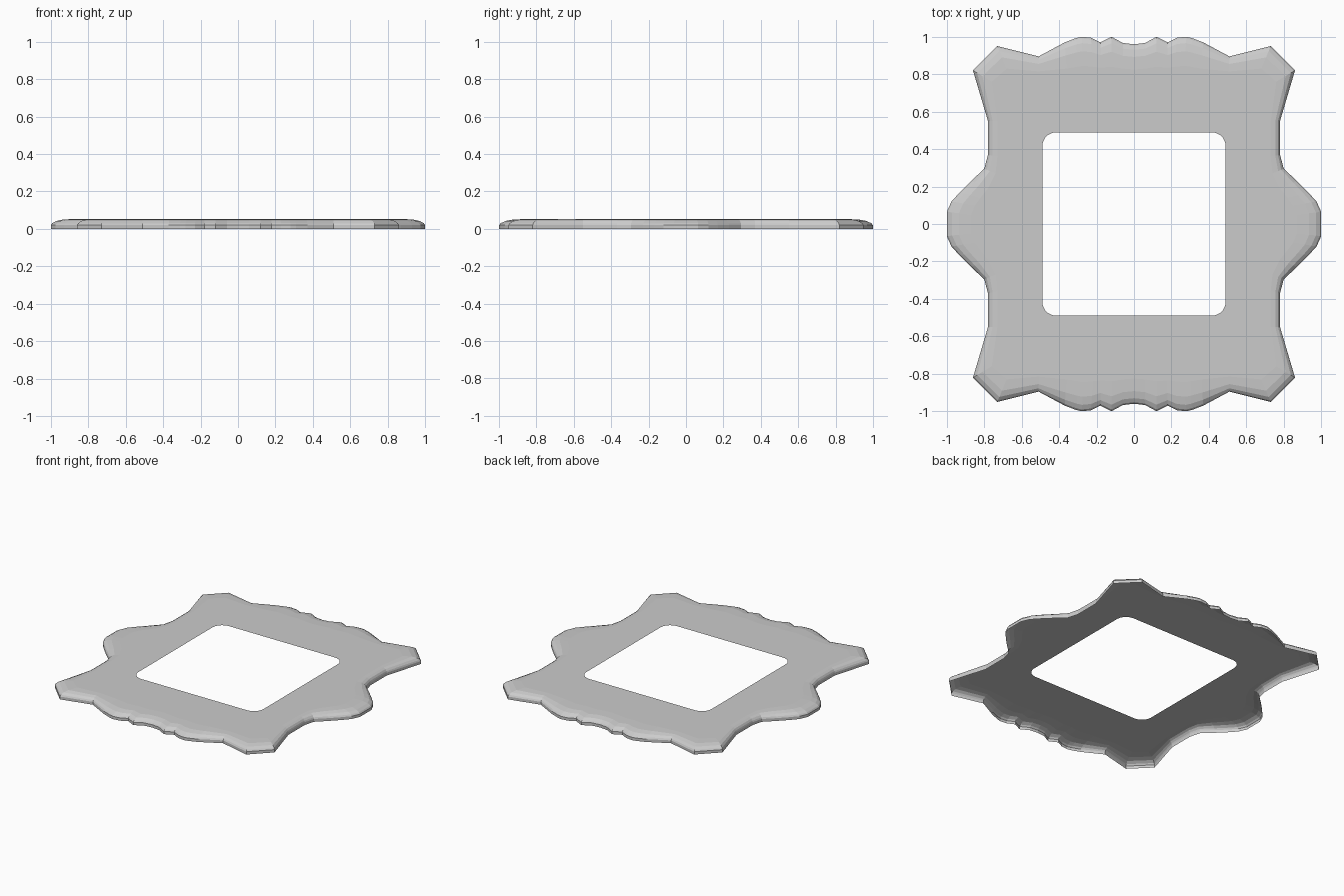
import bpy, bmesh, math

if "Cube" in bpy.data.objects:
    bpy.data.objects.remove(bpy.data.objects["Cube"])

# Quarter outline: (outer x, outer y, flat-top x, flat-top y)
QUARTER = [
    (1.00, 0.065, 0.87, 0.05), (0.975, 0.12, 0.85, 0.10),
    (0.93, 0.17, 0.82, 0.14), (0.87, 0.23, 0.78, 0.19),
    (0.80, 0.295, 0.74, 0.27), (0.78, 0.37, 0.73, 0.36),
    (0.78, 0.55, 0.73, 0.55), (0.86, 0.82, 0.76, 0.76),
    (0.73, 0.95, 0.68, 0.83), (0.51, 0.895, 0.51, 0.815),
    (0.37, 0.97, 0.36, 0.83), (0.31, 0.993, 0.30, 0.84),
    (0.28, 1.00, 0.27, 0.845), (0.23, 0.995, 0.22, 0.84),
    (0.18, 0.97, 0.18, 0.835), (0.12, 1.00, 0.12, 0.84),
    (0.06, 0.967, 0.06, 0.83), (0.00, 0.96, 0.00, 0.825),
]
# Edge cross-section: (blend towards the flat top, height)
PROFILE = [(0, 0), (0, 0.02), (0.06, 0.03), (0.22, 0.042), (0.5, 0.05), (1, 0.053)]


def mirror_quarter(pts):
    """Reflect a first-quadrant run of points into a closed loop."""
    half = pts + [(-p[0], p[1], -p[2], p[3]) for p in reversed(pts) if p[0] > 0]
    return half + [(p[0], -p[1], p[2], -p[3]) for p in reversed(half)]


def close(verts):
    return list(zip(verts, verts[1:] + verts[:1]))


bm = bmesh.new()

# Rounded outer rim
loop = mirror_quarter(QUARTER)
rings = []
for t, z in PROFILE:
    rings.append([bm.verts.new((a + (c - a) * t, b + (d - b) * t, z)) for a, b, c, d in loop])
for low, high in zip(rings, rings[1:]):
    for (a, b), (c, d) in zip(close(low), close(high)):
        bm.faces.new((a, b, d, c))

# Rounded square opening
size, radius, steps = 0.49, 0.075, 5
hole = []
for q in range(4):
    mid = math.pi / 4 + q * math.pi / 2
    cx = math.copysign(size - radius, math.cos(mid))
    cy = math.copysign(size - radius, math.sin(mid))
    for i in range(steps + 1):
        ang = q * math.pi / 2 + i / steps * math.pi / 2
        hole.append(bm.verts.new((cx + radius * math.cos(ang), cy + radius * math.sin(ang), PROFILE[-1][1])))

# Flat top between rim and opening; the shell is open underneath
edges = [bm.edges.new(e) for e in close(hole)]
edges += [bm.edges.get(e) for e in close(rings[-1])]
fill = bmesh.ops.triangle_fill(bm, edges=edges, use_beauty=True, normal=(0, 0, 1))
for f in [g for g in fill["geom"] if isinstance(g, bmesh.types.BMFace)]:
    f.normal_update()
    if f.normal.z < 0:
        f.normal_flip()

mesh = bpy.data.meshes.new("frame_plate")
bm.to_mesh(mesh)
bm.free()
plate = bpy.data.objects.new("frame_plate", mesh)
bpy.context.collection.objects.link(plate)
